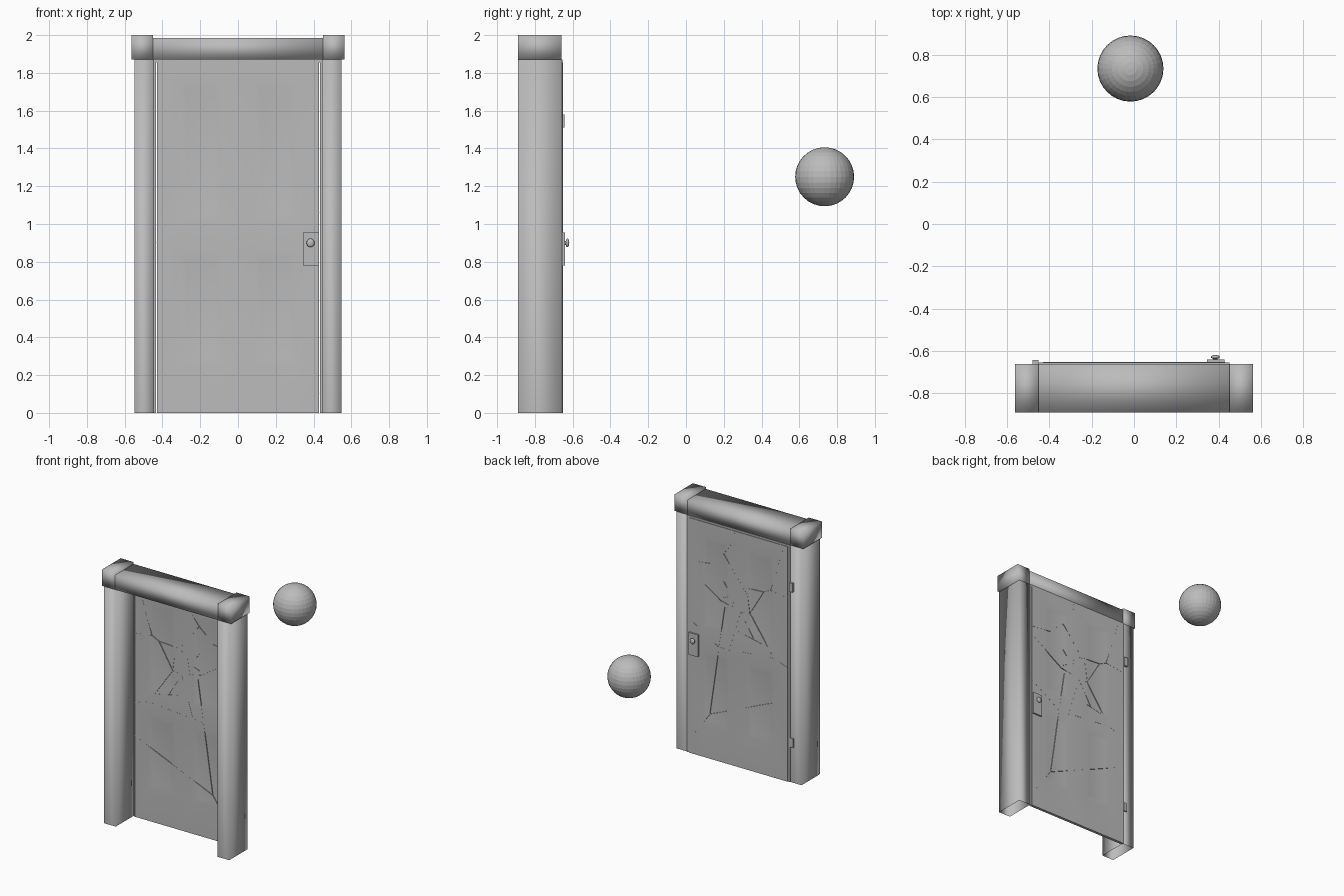
import bpy
import bmesh
from math import atan2
from mathutils import Matrix, Vector

cube = bpy.data.objects.get("Cube")
if cube:
    bpy.data.objects.remove(cube, do_unlink=True)

# One plain grey for everything
grey = bpy.data.materials.new("plain_grey")
grey.use_nodes = True
colour = (0.5, 0.5, 0.5, 1)
grey.diffuse_color = colour
for node in grey.node_tree.nodes:
    if node.type == "BSDF_PRINCIPLED":
        node.inputs["Base Color"].default_value = colour


def finish(bm, name, smooth=False):
    """Turn a bmesh into a named, coloured object."""
    bmesh.ops.recalc_face_normals(bm, faces=bm.faces)
    for face in bm.faces:
        face.smooth = smooth
    mesh = bpy.data.meshes.new(name)
    bm.to_mesh(mesh)
    bm.free()
    mesh.materials.append(grey)
    obj = bpy.data.objects.new(name, mesh)
    bpy.context.collection.objects.link(obj)
    return obj


def add_box(bm, low, high):
    """Add an axis-aligned box between two corners."""
    low, high = Vector(low), Vector(high)
    matrix = Matrix.Translation((low + high) / 2) @ Matrix.Diagonal((*(high - low), 1))
    return bmesh.ops.create_cube(bm, size=1, matrix=matrix)["verts"]


def box(name, low, high, smooth=False, open_bottom=False):
    bm = bmesh.new()
    add_box(bm, low, high)
    bmesh.ops.recalc_face_normals(bm, faces=bm.faces)
    if open_bottom:
        bottom = [f for f in bm.faces if f.normal.z < -0.9]
        bmesh.ops.delete(bm, geom=bottom, context="FACES_ONLY")
    return finish(bm, name, smooth)


def ball(name, centre, radii, segments, rings, smooth):
    bm = bmesh.new()
    matrix = Matrix.Translation(centre) @ Matrix.Diagonal((*radii, 1))
    bmesh.ops.create_uvsphere(bm, u_segments=segments, v_segments=rings,
                              radius=1, matrix=matrix)
    return finish(bm, name, smooth)


FRONT, BACK = -0.89, -0.66
HEAD = 1.87
DOOR_FRONT, DOOR_BACK = -0.674, -0.652

# Frame: hollow posts, corner blocks and inner stops on both sides
for side, s in (("left", 1), ("right", -1)):
    def span(inner, outer):
        return sorted((s * inner, s * outer))
    a, b = span(0.445, 0.547)
    box(side + "_post", (a, FRONT, 0), (b, BACK, HEAD), True, True)
    a, b = span(0.45, 0.563)
    box(side + "_corner_block", (a, FRONT, HEAD), (b, BACK, 2), True)
    a, b = span(0.433, 0.45)
    box(side + "_door_stop", (a, -0.67, 0), (b, -0.655, HEAD))
box("lintel", (-0.45, FRONT, HEAD), (0.45, BACK, 1.985), True)
box("top_door_stop", (-0.433, -0.67, 1.856), (0.433, -0.655, HEAD))

# Door slab: a grid on both faces with four sunken panels
xs = (-0.43, -0.31, -0.08, 0.08, 0.31, 0.43)
zs = (0, 0.25, 0.85, 1.02, 1.75, 1.855)
bm = bmesh.new()
grid = [[bm.verts.new((x, DOOR_FRONT, z)) for z in zs] for x in xs]
for i in range(len(xs) - 1):
    for j in range(len(zs) - 1):
        bm.faces.new((grid[i][j], grid[i + 1][j], grid[i + 1][j + 1], grid[i][j + 1]))
copy = bmesh.ops.duplicate(bm, geom=bm.verts[:] + bm.edges[:] + bm.faces[:])
back_verts = [g for g in copy["geom"] if isinstance(g, bmesh.types.BMVert)]
bmesh.ops.translate(bm, verts=back_verts, vec=(0, DOOR_BACK - DOOR_FRONT, 0))
rims = [e for e in bm.edges if e.is_boundary]
bmesh.ops.bridge_loops(bm, edges=rims)
bmesh.ops.recalc_face_normals(bm, faces=bm.faces)
panels = []
for face in bm.faces:
    c = face.calc_center_median()
    in_column = 0.08 < abs(c.x) < 0.31
    in_row = 0.25 < c.z < 0.85 or 1.02 < c.z < 1.75
    if abs(face.normal.y) > 0.9 and in_column and in_row:
        panels.append(face)
bmesh.ops.inset_individual(bm, faces=panels, thickness=0.06, depth=-0.006)
door = finish(bm, "door", True)
bpy.context.view_layer.objects.active = door
door.select_set(True)
bpy.ops.object.shade_smooth_by_angle()
door.select_set(False)

# Shatter cracks: hairline seams running through the slab
cracks = [
    [(-.39, 1.83), (-.33, 1.62), (-.28, 1.47)],
    [(-.43, 1.45), (-.28, 1.47), (-.22, 1.44), (-.04, 1.43)],
    [(.03, 1.85), (.04, 1.77), (.13, 1.65), (-.04, 1.43)],
    [(.13, 1.65), (.19, 1.6)],
    [(.25, 1.54), (.42, 1.52)],
    [(.43, 1.45), (.15, 1.27), (.05, 1.25)],
    [(-.22, 1.44), (-.1, 1.24), (-.02, 1.23)],
    [(-.1, 1.24), (-.31, .94)],
    [(-.43, .9), (-.31, .94), (.17, .9), (.43, 1.06)],
    [(.12, 1.23), (.17, .9), (.25, .35), (.43, .1)],
    [(-.43, .64), (.25, .35)],
    [(-.13, 1.05), (-.02, 1.23), (.08, .9)],
    [(-.1, 1.24), (-.08, 1.38), (-.04, 1.43), (.03, 1.38), (.05, 1.25)],
    [(-.23, 1.02), (0, 1.07)],
    [(.09, 1.32), (.13, 1.3)],
    [(.1, 1.39), (.13, 1.43)],
]
bm = bmesh.new()
for path in cracks:
    for (x0, z0), (x1, z1) in zip(path, path[1:]):
        length = Vector((x1 - x0, z1 - z0)).length
        verts = add_box(bm, (0, DOOR_FRONT - 0.0006, -0.001),
                        (length, DOOR_BACK + 0.0006, 0.001))
        turn = Matrix.Rotation(-atan2(z1 - z0, x1 - x0), 4, "Y")
        bmesh.ops.transform(bm, matrix=Matrix.Translation((x0, 0, z0)) @ turn, verts=verts)
finish(bm, "door_cracks")

# Lock plates, necks and knobs on both faces of the door
for side, face_y, d in (("front", DOOR_FRONT, -1), ("back", DOOR_BACK, 1)):
    a, b = sorted((face_y, face_y + d * 0.012))
    box(side + "_lock_plate", (0.345, a, 0.78), (0.428, b, 0.955))
    bm = bmesh.new()
    place = Matrix.Translation((0.384, face_y + d * 0.016, 0.9)) @ Matrix.Rotation(1.5708, 4, "X")
    bmesh.ops.create_cone(bm, cap_ends=True, segments=16, radius1=0.01,
                          radius2=0.01, depth=0.014, matrix=place)
    finish(bm, side + "_knob_neck")
    ball(side + "_knob", (0.384, face_y + d * 0.024, 0.9), (0.021, 0.01, 0.023), 16, 10, True)

# Hinges on the right edge of the back
for name, z, y in (("upper_hinge", 1.51, -0.643), ("lower_hinge", 0.28, -0.651)):
    box(name, (-0.48, -0.665, z), (-0.45, y, z + 0.07))

# Free-floating ball behind the door
ball("ball", (-0.017, 0.734, 1.25), (0.156, 0.156, 0.156), 32, 16, False)
